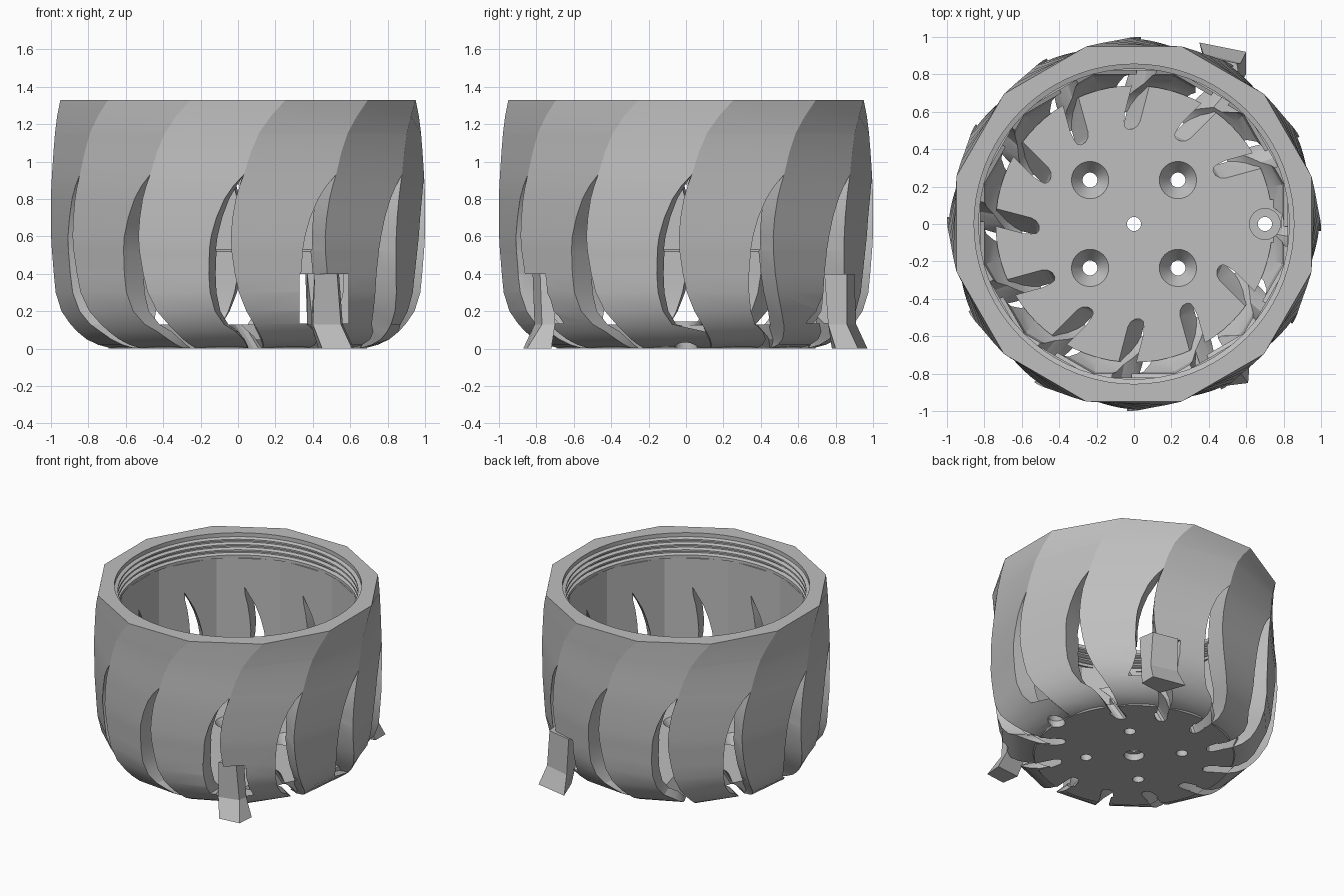
import bpy, bmesh
from math import radians, cos, sin
from mathutils import Vector

if "Cube" in bpy.data.objects:
    bpy.data.objects.remove(bpy.data.objects["Cube"], do_unlink=True)

grey = bpy.data.materials.new("plain grey")
grey.use_nodes = True
colour = (0.52, 0.52, 0.52, 1)
grey.diffuse_color = colour
grey.node_tree.nodes["Principled BSDF"].inputs["Base Color"].default_value = colour

SIDES = 12
STEP = 360 / SIDES
HALF = STEP / 2
FLOOR = 0.13


def polar(r, deg, z):
    return Vector((r * cos(radians(deg)), r * sin(radians(deg)), z))


def loft(name, rings, loop=False):
    """Skin equal rings of points; loop joins the last ring to the first."""
    bm = bmesh.new()
    rows = [[bm.verts.new(p) for p in ring] for ring in rings]
    n = len(rows[0])
    pairs = list(zip(rows, rows[1:])) + ([(rows[-1], rows[0])] if loop else [])
    for a, b in pairs:
        for i in range(n):
            j = (i + 1) % n
            bm.faces.new((a[i], a[j], b[j], b[i]))
    if not loop:
        bm.faces.new(rows[0])
        bm.faces.new(rows[-1])
    bmesh.ops.recalc_face_normals(bm, faces=bm.faces)
    mesh = bpy.data.meshes.new(name)
    bm.to_mesh(mesh)
    bm.free()
    mesh.materials.append(grey)
    ob = bpy.data.objects.new(name, mesh)
    bpy.context.collection.objects.link(ob)
    return ob


def turned(name, x, y, profile, n=24):
    """Solid of revolution from (radius, z) pairs."""
    return loft(name, [[polar(r, 360 * i / n, z) + Vector((x, y, 0)) for i in range(n)]
                       for r, z in profile])


def box(name, lo, hi):
    return loft(name, [[(lo[0], lo[1], z), (hi[0], lo[1], z), (hi[0], hi[1], z), (lo[0], hi[1], z)]
                       for z in (lo[2], hi[2])])


def select_only(ob):
    bpy.ops.object.select_all(action='DESELECT')
    ob.select_set(True)
    bpy.context.view_layer.objects.active = ob


def cut(ob, cutter):
    cutter.hide_render = True
    mod = ob.modifiers.new("cut", 'BOOLEAN')
    mod.operation = 'DIFFERENCE'
    mod.solver = 'EXACT'
    mod.object = cutter
    select_only(ob)
    bpy.ops.object.modifier_apply(modifier=mod.name)


def smooth(ob):
    select_only(ob)
    bpy.ops.object.shade_smooth_by_angle(angle=radians(24))


# Twisted wall: height, outer radius, twist, slot angle, inner distance to flats
wall = [
    (1.329, 0.983, 14.95, 0, 0.9), (1.24, 0.983, 10.2, 0, 0.9), (1.151, 0.985, 6.5, 0, 0.9),
    (1.15, 0.985, 6.5, 0, 0.82), (1.05, 0.989, 4, 0, 0.82), (0.93, 0.995, 1.8, 0, 0.82),
    (0.87, 0.998, 0.5, 2.0, 0.82), (0.8, 1.0, -0.7, 3.6, 0.82), (0.7, 1.0, -1.7, 5.2, 0.82),
    (0.6, 1.0, -2.2, 6.4, 0.82), (0.53, 0.996, -2.0, 7.2, 0.82), (0.52, 0.995, -2.0, 7.2, 0.8),
    (0.4, 0.985, -1.0, 8.5, 0.8), (0.3, 0.975, 0.3, 9.5, 0.8), (0.2, 0.945, 2.7, 10.5, 0.79),
    (FLOOR, 0.9, 5.5, 10.5, 0.75), (0.09, 0.865, 7.2, 8, 0.71), (0.05, 0.82, 9, 7, 0.68),
    (0.02, 0.76, 10.3, 6.8, 0.64), (0.002, 0.69, 11, 6.8, 0.6),
]

# Windows behind the two tabs
windows = [box("window_cutter", (0.33, y, FLOOR + 0.005), (0.59, y + 0.5, 0.4)) for y in (-1.1, 0.6)]

# Blades: twisted outside, upright flats inside, trimmed on one side by a slot
for k in range(SIDES):
    rings = []
    for z, r, twist, slot, flat in wall:
        if k == 2 and z < 0.1:
            slot = 0.2  # closed below the boss
        base = -90 + STEP * k
        out0, out1 = polar(r, base + twist, z), polar(r, base + twist + STEP, z)
        d0 = twist + min(1, slot)
        d1 = d0 - slot
        rings.append([out0, out0.lerp(out1, 1 - slot / STEP),
                      polar(flat / cos(radians(d1)), base + STEP + d1, z),
                      polar(flat / cos(radians(HALF)), base + HALF, z),
                      polar(flat / cos(radians(d0)), base + d0, z)])
    blade = loft(f"blade_{k + 1}", rings)
    if k in (0, 1):
        cut(blade, windows[0])
    if k in (4, 5):
        cut(blade, windows[1])
    smooth(blade)

# Rim: twelve-sided outside, round threaded inside
COLS = 6
rim_rings = []
for z, r in ((1.33, 0.983), (1.329, 0.983), (1.327, 0.93), (1.15, 0.93)):
    ring = []
    for j in range(SIDES * COLS):
        a = HALF - 90 + STEP * (j // COLS)
        ring.append(polar(r, a, z).lerp(polar(r, a + STEP, z), j % COLS / COLS))
    rim_rings.append(ring)
thread = [(0.83, 1.15)]
for i in range(4):
    z = 1.16 + 0.04 * i
    thread += [(0.83, z), (0.83, z + 0.012), (0.855, z + 0.02), (0.855, z + 0.03)]
thread.append((0.855, 1.33))
for r, z in thread:
    rim_rings.append([polar(r, HALF - 90 + STEP * j / COLS, z) for j in range(SIDES * COLS)])
smooth(loft("threaded_rim", rim_rings, loop=True))

# Floor with narrow slanted slots and countersunk holes
floor = turned("floor", 0, 0, [(0.69, 0), (0.73, 0.05), (0.74, FLOOR)], 72)
for k in range(SIDES):
    if k == 3:
        continue  # kept solid under the boss
    rings = []
    for z, turn in ((-0.02, 12), (FLOOR + 0.02, 0.5)):
        a = -90 + STEP * k + turn
        side = polar(1, a + 90, 0)
        half = [(0.9, 0.043), (0.55, 0.043), (0.523, 0.033), (0.51, 0.014)]
        rings.append([polar(r, a, z) + side * (w - (r - 0.52) * 0.27)
                      for r, w in half + [(r, -w) for r, w in reversed(half)]])
    cutter = loft("slot_cutter", rings)
    cut(floor, cutter)
    bpy.data.objects.remove(cutter, do_unlink=True)
for x in (-0.235, 0.235):
    for y in (-0.235, 0.235):
        cutter = turned("screw_cutter", x, y, [(0.04, -0.02), (0.04, 0.05), (0.1, FLOOR), (0.1, 0.2)])
        cut(floor, cutter)
        bpy.data.objects.remove(cutter, do_unlink=True)
centre = turned("centre_cutter", 0, 0, [(0.07, -0.02), (0.07, 0.05), (0.038, 0.051), (0.038, 0.2)])
cut(floor, centre)

# Boss and its pad beside the wall
pad = box("boss_pad", (0.64, -0.1, 0.06), (0.79, 0.13, FLOOR - 0.003))
boss = turned("boss", 0.7, 0, [(0.085, 0.06), (0.085, 0.145)])
hole = turned("boss_cutter", 0.7, 0, [(0.06, -0.02), (0.06, 0.05), (0.038, 0.08), (0.038, 0.3)])
for ob in (floor, pad, boss, bpy.data.objects["blade_3"], bpy.data.objects["blade_4"]):
    cut(ob, hole)
smooth(floor)
smooth(boss)

# Flared tabs standing in the windows
loft("front_tab", [
    [(0.43, -0.74, 0), (0.62, -0.72, 0), (0.61, -0.85, 0), (0.45, -0.87, 0)],
    [(0.39, -0.72, 0.13), (0.56, -0.70, 0.13), (0.55, -0.77, 0.13), (0.40, -0.81, 0.13)],
    [(0.41, -0.72, 0.4), (0.54, -0.70, 0.4), (0.53, -0.78, 0.4), (0.41, -0.82, 0.4)]])
loft("back_tab", [
    [(0.42, 0.78, 0), (0.60, 0.80, 0), (0.60, 0.92, 0), (0.35, 0.97, 0)],
    [(0.40, 0.76, 0.13), (0.57, 0.76, 0.13), (0.57, 0.86, 0.13), (0.37, 0.91, 0.13)],
    [(0.37, 0.77, 0.4), (0.57, 0.74, 0.4), (0.55, 0.86, 0.4), (0.36, 0.9, 0.4)]])

for cutter in windows + [centre, hole]:
    bpy.data.objects.remove(cutter, do_unlink=True)
